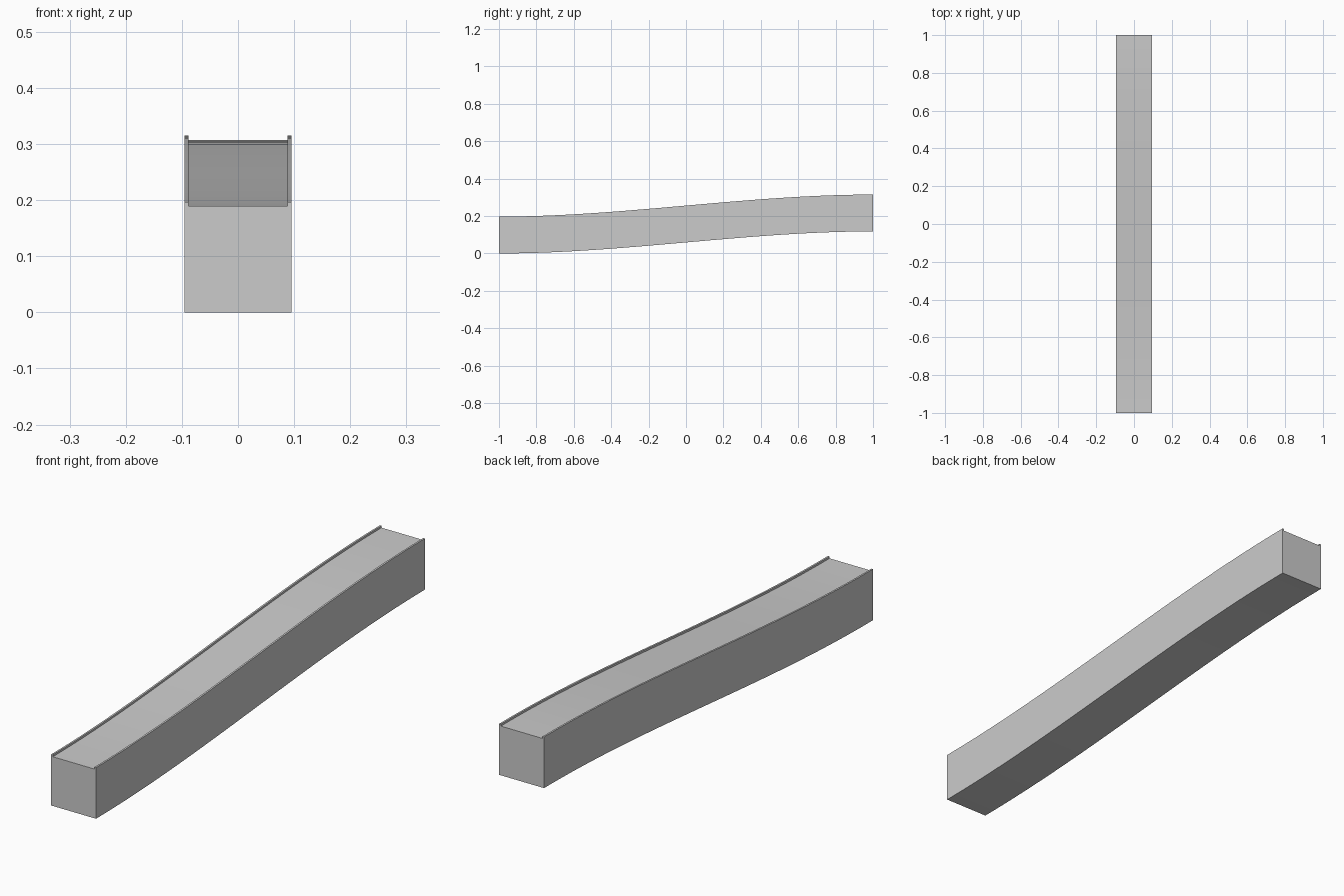
import bpy, bmesh

if "Cube" in bpy.data.objects:
    bpy.data.objects.remove(bpy.data.objects["Cube"])

HALF_W, RAIL_W = 0.0955, 0.007
HEIGHT, LIP = 0.197, 0.0075
RISE, STEPS = 0.118, 24


def rise(t):
    # gentle S-shaped climb, level at both ends
    return RISE * t * t * (3 - 2 * t)


# channel cross-section (x, z): solid body with a thin lip along each side
inner = HALF_W - RAIL_W
profile = [(-HALF_W, 0), (HALF_W, 0), (HALF_W, HEIGHT), (inner, HEIGHT),
           (inner, HEIGHT - LIP), (-inner, HEIGHT - LIP),
           (-inner, HEIGHT), (-HALF_W, HEIGHT)]

# sweep the section along y
bm = bmesh.new()
rings = []
for i in range(STEPS + 1):
    t = i / STEPS
    rings.append([bm.verts.new((x, 2 * t - 1, z + rise(t))) for x, z in profile])
n = len(profile)
for a, b in zip(rings, rings[1:]):
    for j in range(n):
        k = (j + 1) % n
        bm.faces.new((a[j], a[k], b[k], b[j]))

# end caps
bm.faces.new(rings[0][::-1])
bm.faces.new(rings[-1])
bmesh.ops.recalc_face_normals(bm, faces=bm.faces)

mesh = bpy.data.meshes.new("sloped_track")
bm.to_mesh(mesh)
bm.free()
track = bpy.data.objects.new("sloped_track", mesh)
bpy.context.collection.objects.link(track)

# smooth along the curve, sharp at the corners
bpy.context.view_layer.objects.active = track
track.select_set(True)
bpy.ops.object.shade_smooth_by_angle()
